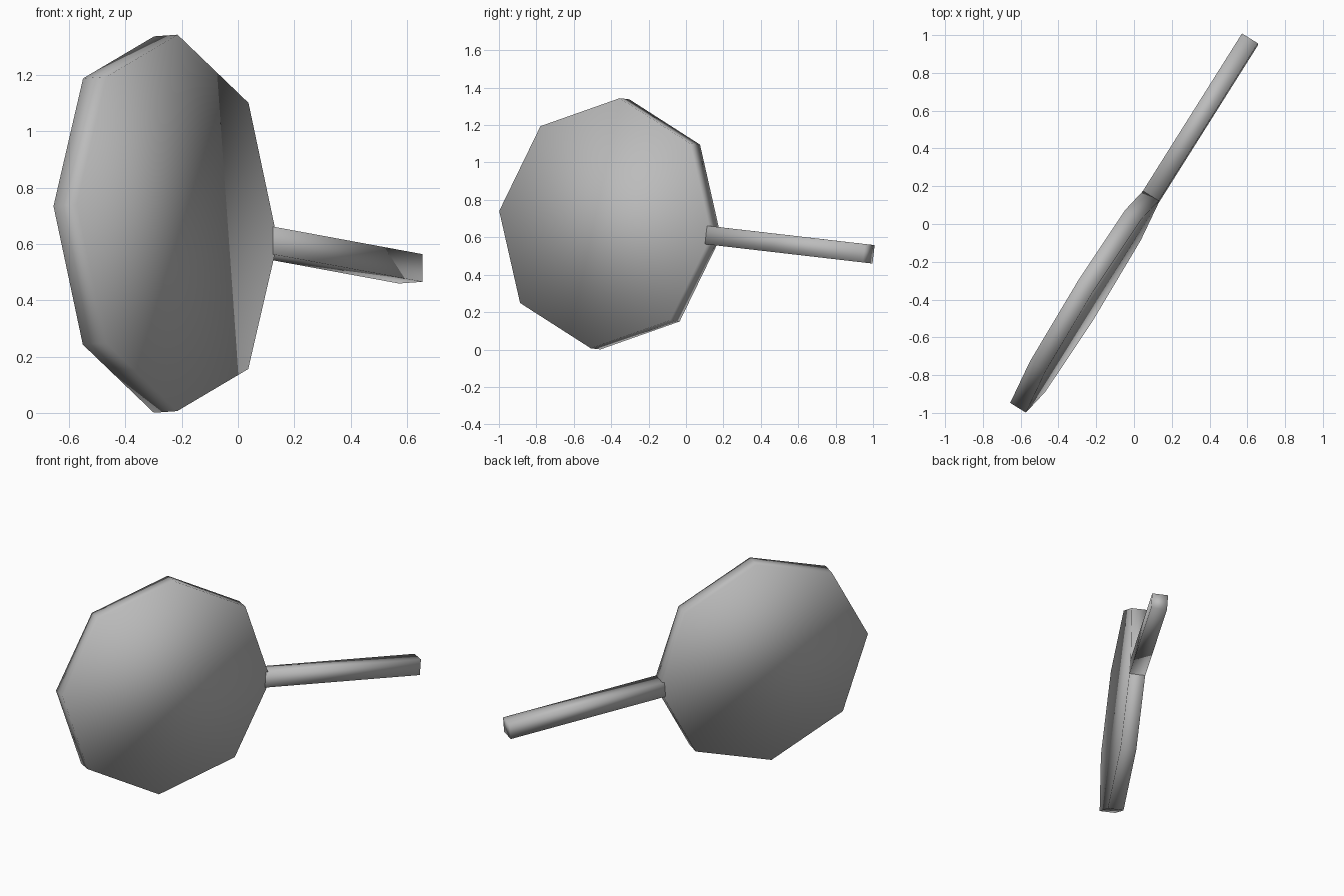
import bpy
import math
from mathutils import Matrix, Vector

cube = bpy.data.objects.get("Cube")
if cube:
    bpy.data.objects.remove(cube, do_unlink=True)

# Single flat grey material
grey = bpy.data.materials.new("grey")
grey.use_nodes = True
colour = (0.5, 0.5, 0.5, 1.0)
grey.diffuse_color = colour
grey.node_tree.nodes["Principled BSDF"].inputs["Base Color"].default_value = colour

# Shared frame: local x runs along the handle, local z is the disc's axis
CENTRE = Vector((-0.257, -0.406, 0.672))
FRAME = (Matrix.Translation(CENTRE)
         @ Matrix.Rotation(math.radians(57.8), 4, 'Z')
         @ Matrix.Rotation(math.radians(90), 4, 'X')
         @ Matrix.Rotation(math.radians(-5.6), 4, 'Z')
         @ Matrix.Rotation(math.radians(-3.45), 4, 'X'))

RADIUS = 0.673
THICKNESS = 0.098
HANDLE_START, HANDLE_END = 0.64, 1.642


def finish(name, local):
    """Name, place, colour and smooth the active object."""
    ob = bpy.context.object
    ob.name = name
    ob.data.name = name
    ob.matrix_world = FRAME @ local
    ob.data.materials.append(grey)
    bpy.ops.object.shade_smooth()
    return ob


# Octagonal paddle head, one corner pointing at the handle
bpy.ops.mesh.primitive_cylinder_add(vertices=8, radius=RADIUS, depth=THICKNESS)
finish("paddle_head", Matrix.Identity(4))

# Square handle starting just inside the head's corner
bpy.ops.mesh.primitive_cube_add(size=1)
length = HANDLE_END - HANDLE_START
side = THICKNESS + 0.001
bpy.context.object.data.transform(Matrix.Diagonal((length, side, side, 1)))
finish("handle", Matrix.Translation(((HANDLE_START + HANDLE_END) / 2, 0, 0)))
